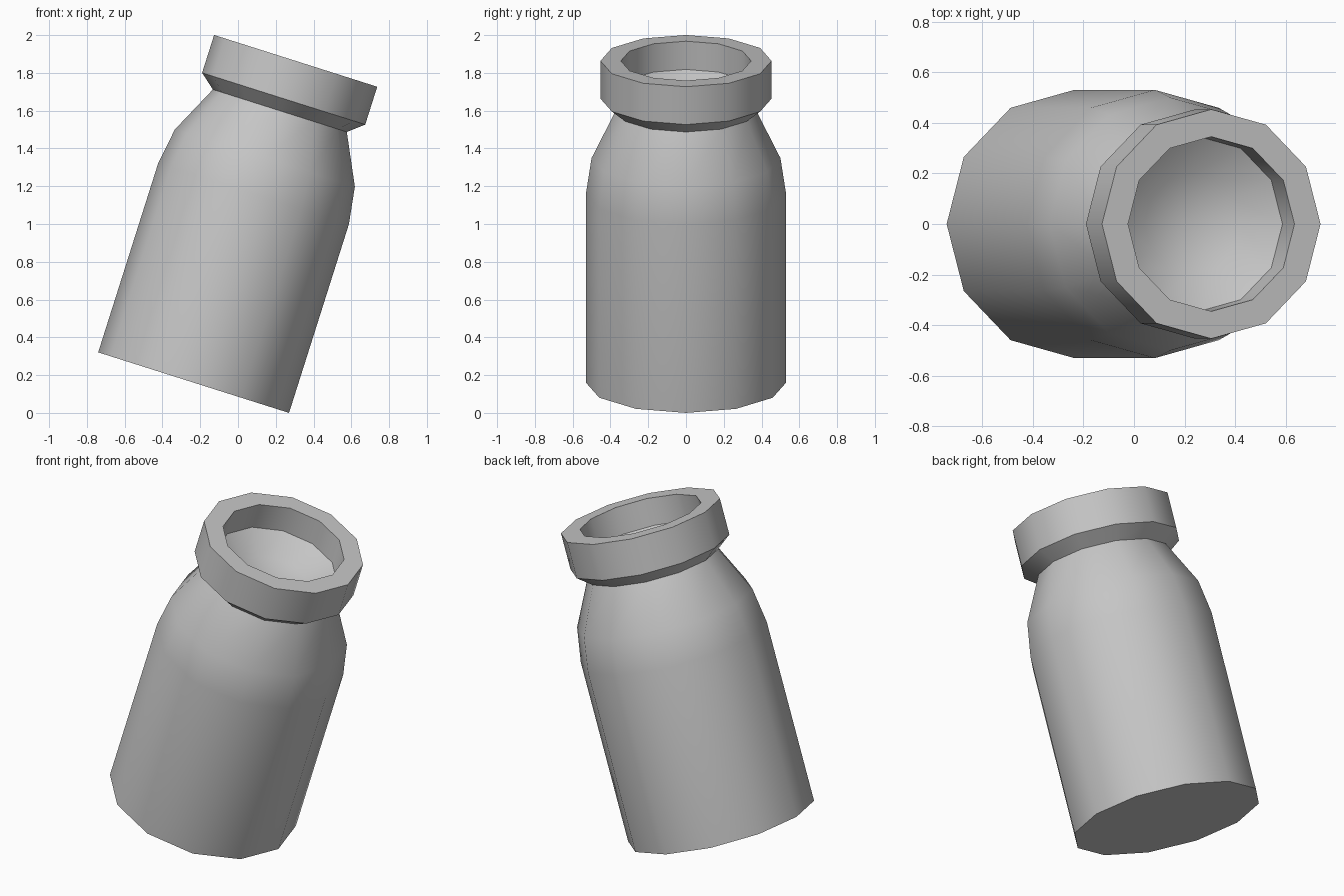
import bpy, bmesh, math

cube = bpy.data.objects.get("Cube")
if cube:
    bpy.data.objects.remove(cube, do_unlink=True)

SIDES = 12
TILT = math.radians(17.6)

# Plain grey material
grey = bpy.data.materials.new("plain_grey")
grey.use_nodes = True
colour = (0.56, 0.56, 0.56, 1)
grey.diffuse_color = colour
grey.node_tree.nodes["Principled BSDF"].inputs["Base Color"].default_value = colour


def lathe(name, profile):
    """Turn (radius, height) points around the jar axis; radius 0 makes a centre point."""
    bm = bmesh.new()
    rings = []
    for r, h in profile:
        if r == 0:
            rings.append([bm.verts.new((0, 0, h))] * SIDES)
        else:
            rings.append([bm.verts.new((r * math.cos(a), r * math.sin(a), h))
                          for a in (i * math.tau / SIDES for i in range(SIDES))])
    for low, high in zip(rings, rings[1:]):
        for i in range(SIDES):
            j = (i + 1) % SIDES
            corners = (low[i], low[j], high[j], high[i])
            bm.faces.new(list(dict.fromkeys(corners)))
    mesh = bpy.data.meshes.new(name)
    bm.to_mesh(mesh)
    bm.free()
    mesh.materials.append(grey)
    obj = bpy.data.objects.new(name, mesh)
    bpy.context.collection.objects.link(obj)
    # Lean the jar towards +x, resting on its lower edge
    obj.rotation_euler.y = TILT
    obj.location = (-0.235, 0, 0.53 * math.sin(TILT))
    bpy.ops.object.select_all(action='DESELECT')
    obj.select_set(True)
    bpy.context.view_layer.objects.active = obj
    bpy.ops.object.shade_smooth_by_angle(angle=math.radians(40))
    return obj


# Base, straight wall and rounded shoulder
lathe("jar_body", [(0, 0), (0.53, 0), (0.53, 1.048), (0.50, 1.247), (0.372, 1.51)])

# Thick collar with a sloped underside and an open mouth
lathe("jar_lip", [(0.372, 1.51), (0.453, 1.577), (0.453, 1.787),
                  (0.345, 1.787), (0.345, 1.63)])

# Shallow dished surface inside the mouth
lathe("mouth_floor", [(0.345, 1.63), (0.2, 1.54), (0, 1.5)])
